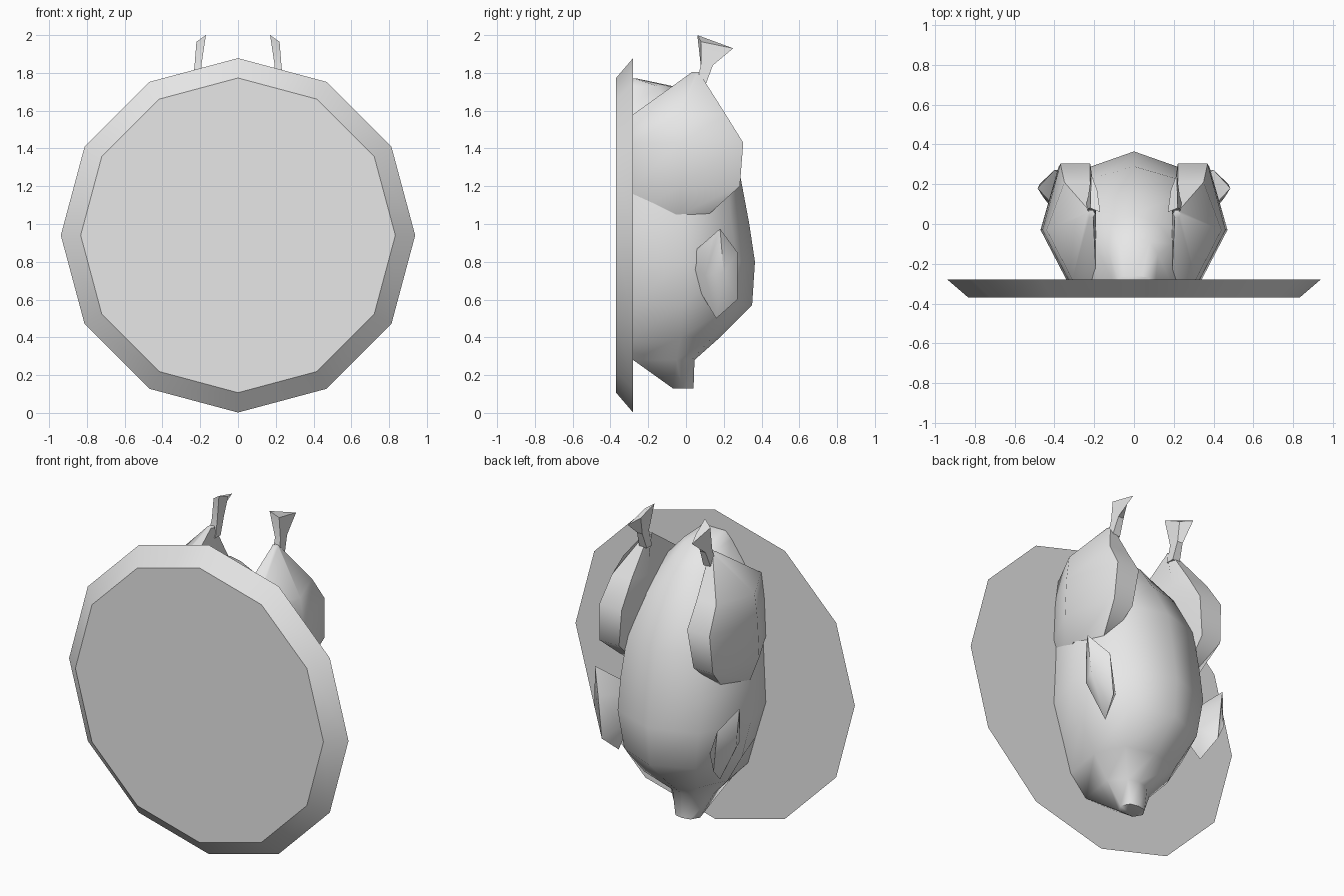
import bpy
import bmesh
from math import sin, cos, pi, radians

cube = bpy.data.objects.get("Cube")
if cube:
    bpy.data.objects.remove(cube, do_unlink=True)

# One plain material for everything
grey = bpy.data.materials.new("light_grey")
grey.use_nodes = True
colour = (0.8, 0.8, 0.8, 1)
grey.diffuse_color = colour
grey.node_tree.nodes["Principled BSDF"].inputs["Base Color"].default_value = colour


def finish(name, bm, angle, mirrored=False):
    """Turn a bmesh into an object, smooth it by angle and mirror it if paired."""
    bmesh.ops.recalc_face_normals(bm, faces=bm.faces)
    mesh = bpy.data.meshes.new(name)
    bm.to_mesh(mesh)
    bm.free()
    mesh.materials.append(grey)
    mesh.shade_smooth()
    mesh.set_sharp_from_angle(angle=radians(angle))
    obj = bpy.data.objects.new(name, mesh)
    bpy.context.scene.collection.objects.link(obj)
    if mirrored:
        mirror = obj.modifiers.new("both_sides", "MIRROR")
        mirror.use_mirror_merge = False
    return obj


def loft(name, rings, angle, mirrored=False):
    """Skin a stack of rings with equal point counts and cap both ends."""
    bm = bmesh.new()
    loops = [[bm.verts.new(p) for p in ring] for ring in rings]
    for low, high in zip(loops, loops[1:]):
        for i in range(len(low)):
            j = (i + 1) % len(low)
            bm.faces.new((low[i], low[j], high[j], high[i]))
    bm.faces.new(loops[0])
    bm.faces.new(loops[-1])
    return finish(name, bm, angle, mirrored)


# Plate: a twelve-sided dish standing on its rim
def plate_ring(radius, y):
    return [(radius * sin(k * pi / 6), y, 0.94 + radius * cos(k * pi / 6))
            for k in range(12)]


loft("plate", [plate_ring(0.833, -0.37), plate_ring(0.938, -0.28)], 35)


# Body: symmetric sections from the neck end up to the tail
def body_ring(z, back_y, back_x, side_x, side_y, front_x, front_y, keel_y):
    half = [(back_x, back_y, z), (side_x, side_y, z), (front_x, front_y, z)]
    other = [(-x, y, h) for x, y, h in reversed(half)]
    return half + [(0, keel_y, z)] + other


sections = [
    (0.13, -0.07, 0.05, 0.08, -0.02, 0.05, 0.03, 0.04),
    (0.28, -0.28, 0.11, 0.15, -0.05, 0.07, 0.03, 0.045),
    (0.4, -0.28, 0.22, 0.26, -0.03, 0.18, 0.14, 0.18),
    (0.57, -0.28, 0.27, 0.36, -0.02, 0.24, 0.25, 0.35),
    (0.8, -0.28, 0.34, 0.42, -0.02, 0.27, 0.27, 0.365),
    (1.0, -0.28, 0.33, 0.41, -0.02, 0.27, 0.24, 0.335),
    (1.24, -0.28, 0.32, 0.4, -0.03, 0.24, 0.22, 0.29),
    (1.47, -0.28, 0.28, 0.33, -0.05, 0.18, 0.12, 0.16),
    (1.63, -0.28, 0.18, 0.2, -0.1, 0.12, 0.0, 0.05),
    (1.73, -0.28, 0.11, 0.12, -0.15, 0.08, -0.09, -0.07),
    (1.77, -0.28, 0.07, 0.08, -0.27, 0.04, -0.265, -0.26),
]
loft("body", [body_ring(*s) for s in sections], 62)


# Drumsticks: thick thighs narrowing to the ankle
def thigh_ring(z, inner, outer, front):
    return [(inner, -0.28, z), (outer - 0.13, -0.28, z), (outer, -0.03, z),
            (outer - 0.09, front, z), (inner + 0.03, front, z), (inner, 0.1, z)]


ankle = [(0.215 + 0.02 * cos(a), 0.05 + 0.02 * sin(a), 1.805)
         for a in [radians(d) for d in (-120, -60, 0, 60, 120, 180)]]
thighs = [thigh_ring(1.05, 0.24, 0.41, 0.12), thigh_ring(1.2, 0.22, 0.47, 0.285),
          thigh_ring(1.43, 0.19, 0.46, 0.303), thigh_ring(1.58, 0.19, 0.44, 0.21)]
loft("drumstick", thighs + [ankle], 50, True)


# Leg bones: thin shafts flaring into a knuckle
def bone_ring(x, y, z, wide, deep):
    return [(x - wide, y - deep, z), (x + wide, y - deep, z),
            (x + wide, y + deep, z), (x - wide, y + deep, z)]


knuckle = [(0.17, 0.06, 2.0), (0.22, 0.08, 1.965),
           (0.215, 0.25, 1.93), (0.185, 0.17, 1.95)]
loft("leg_bone", [bone_ring(0.215, 0.08, 1.74, 0.025, 0.025),
                  bone_ring(0.212, 0.11, 1.84, 0.018, 0.032), knuckle], 30, True)

# Wings: pointed blades folded against the flanks
wing = bmesh.new()
for point in [(0.485, 0.18, 0.975), (0.46, 0.14, 0.92), (0.4, 0.272, 0.85),
              (0.375, 0.272, 0.6), (0.34, 0.16, 0.5), (0.475, 0.2, 0.74),
              (0.43, 0.1, 0.73), (0.3, 0.2, 0.66), (0.3, -0.02, 0.8)]:
    wing.verts.new(point)
bmesh.ops.convex_hull(wing, input=wing.verts)
finish("wing", wing, 55, True)
